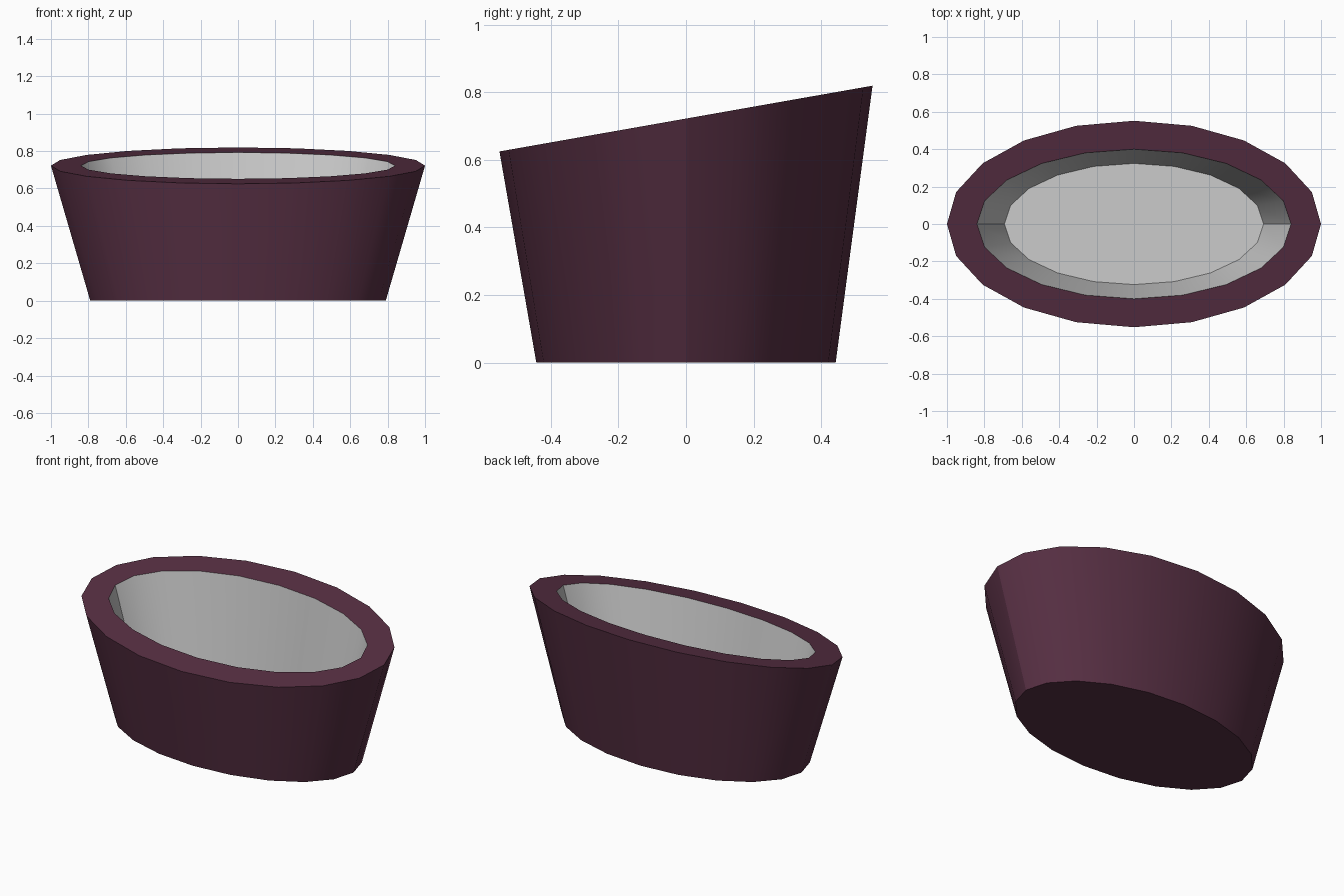
import bpy, bmesh, math

if "Cube" in bpy.data.objects:
    bpy.data.objects.remove(bpy.data.objects["Cube"])

SIDES = 20
TILT = math.tan(math.radians(10))   # slope of the rim plane, rising to the back
RIM_Z = 0.722


def ring(bm, rx, ry, z, slope=0.0):
    """Oval loop of vertices, optionally lying on a plane that rises along +y."""
    verts = []
    for i in range(SIDES):
        a = 2 * math.pi * i / SIDES
        y = ry * math.sin(a)
        verts.append(bm.verts.new((rx * math.cos(a), y, z + slope * y)))
    return verts


def bridge(bm, a, b):
    """Quads between two loops; faces outward when b lies above a."""
    for i in range(SIDES):
        j = (i + 1) % SIDES
        bm.faces.new((a[i], a[j], b[j], b[i]))


def finish(bm, name, color=None):
    mesh = bpy.data.meshes.new(name)
    bm.to_mesh(mesh)
    bm.free()
    obj = bpy.data.objects.new(name, mesh)
    bpy.context.collection.objects.link(obj)
    if color:
        mat = bpy.data.materials.new(name + "_color")
        mat.diffuse_color = color
        mat.use_nodes = True
        mat.node_tree.nodes["Principled BSDF"].inputs["Base Color"].default_value = mat.diffuse_color
        mesh.materials.append(mat)
    bpy.ops.object.select_all(action='DESELECT')
    obj.select_set(True)
    bpy.context.view_layer.objects.active = obj
    bpy.ops.object.shade_smooth_by_angle(angle=math.radians(30))
    return obj


# Tapered oval outer shell with base and slanted rim
bm = bmesh.new()
base = ring(bm, 0.79, 0.443, 0)
outer = ring(bm, 1.0, 0.552, RIM_Z, TILT)
inner = ring(bm, 0.84, 0.40, RIM_Z, TILT)
bm.faces.new(base[::-1])
bridge(bm, base, outer)
bridge(bm, outer, inner)
finish(bm, "outer_shell", (0.093, 0.028, 0.055, 1))

# Grey inner wall and flat floor
bm = bmesh.new()
lip = ring(bm, 0.84, 0.40, RIM_Z, TILT)
floor = ring(bm, 0.693, 0.324, 0.22)
bridge(bm, lip, floor)
bm.faces.new(floor)
finish(bm, "inner_lining")
